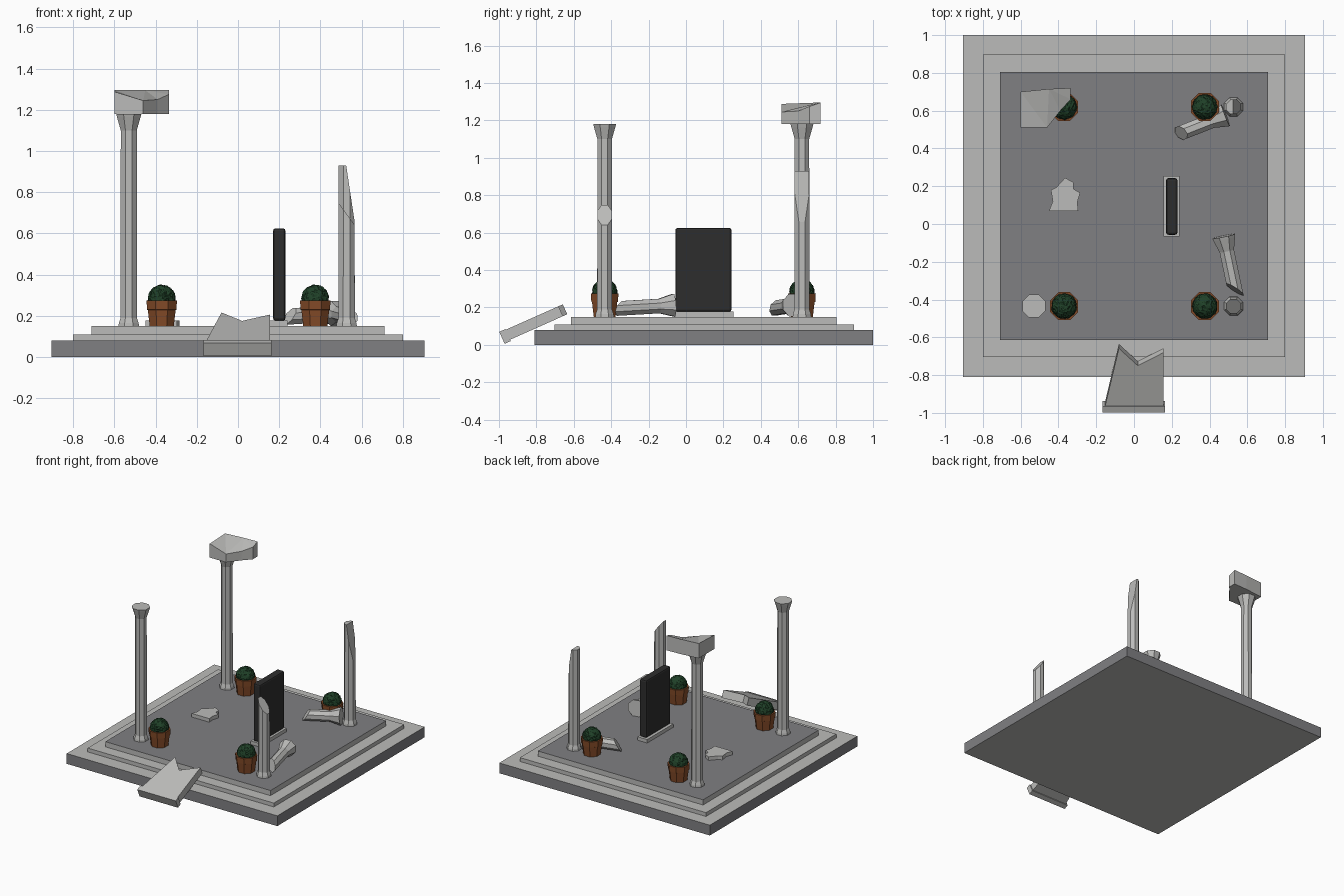
import bpy, bmesh, math, random
from mathutils import Vector, Matrix

if "Cube" in bpy.data.objects:
    bpy.data.objects.remove(bpy.data.objects["Cube"])

random.seed(4)

def material(name, rgb):
    m = bpy.data.materials.new(name)
    m.diffuse_color = (*rgb, 1)
    m.use_nodes = True
    m.node_tree.nodes["Principled BSDF"].inputs["Base Color"].default_value = m.diffuse_color
    return m

STONE = material("light_stone", (0.50, 0.50, 0.488))
DARK = material("dark_stone", (0.215, 0.215, 0.225))
CLAY = material("terracotta", (0.24, 0.073, 0.022))
LEAF = material("leaf_green", (0.014, 0.052, 0.021))
BLACK = material("black_slab", (0.027, 0.027, 0.027))

def finish(bm, name, *mats):
    bmesh.ops.recalc_face_normals(bm, faces=bm.faces[:])
    me = bpy.data.meshes.new(name)
    bm.to_mesh(me)
    bm.free()
    for m in mats:
        me.materials.append(m)
    ob = bpy.data.objects.new(name, me)
    bpy.context.collection.objects.link(ob)
    return ob

def prism(points, z0, z1):
    """Extrude an outline; z1 may be one height or one height per point."""
    bm = bmesh.new()
    n = len(points)
    tops = z1 if isinstance(z1, (list, tuple)) else [z1] * n
    lo = [bm.verts.new((x, y, z0)) for x, y in points]
    hi = [bm.verts.new((x, y, z)) for (x, y), z in zip(points, tops)]
    bm.faces.new(lo[::-1])
    bm.faces.new(hi)
    for i in range(n):
        j = (i + 1) % n
        bm.faces.new((lo[i], lo[j], hi[j], hi[i]))
    return bm

def rect(x0, x1, y0, y1):
    return [(x0, y0), (x1, y0), (x1, y1), (x0, y1)]

def lathe(profile, sides=8):
    """Closed turned solid around z from (radius, height) pairs."""
    bm = bmesh.new()
    rings = []
    for r, z in profile:
        angles = [math.tau * (i + 0.5) / sides for i in range(sides)]
        rings.append([bm.verts.new((r * math.cos(a), r * math.sin(a), z)) for a in angles])
    for a, b in zip(rings, rings[1:]):
        for i in range(sides):
            j = (i + 1) % sides
            bm.faces.new((a[i], a[j], b[j], b[i]))
    bm.faces.new(rings[0][::-1])
    bm.faces.new(rings[-1])
    return bm

def cut(bm, point, normal):
    """Break a solid along a plane, keeping the side behind the normal."""
    geom = bm.verts[:] + bm.edges[:] + bm.faces[:]
    bmesh.ops.bisect_plane(bm, geom=geom, plane_co=point, plane_no=normal, clear_outer=True)
    bmesh.ops.holes_fill(bm, edges=[e for e in bm.edges if e.is_boundary], sides=0)

# Stepped platform: dark sides on the base, dark floor on top
bm = prism(rect(-0.905, 0.905, -0.81, 1.0), 0, 0.08)
for f in bm.faces:
    f.material_index = 1 if 0.01 < f.calc_center_median().z < 0.07 else 0
finish(bm, "platform_base", STONE, DARK)
finish(prism(rect(-0.8, 0.8, -0.703, 0.897), 0.08, 0.11), "platform_step", STONE)
bm = prism(rect(-0.71, 0.71, -0.615, 0.805), 0.11, 0.15)
for f in bm.faces:
    f.material_index = 1 if f.calc_center_median().z > 0.149 else 0
finish(bm, "platform_floor", STONE, DARK)

# Standing columns: two whole, two broken
FOOT = [(0.054, 0.15), (0.052, 0.165), (0.043, 0.19)]
CAPITAL = [(0.042, 1.10), (0.062, 1.165), (0.066, 1.18)]
for side, y in (("front", -0.435), ("back", 0.62)):
    bm = lathe(FOOT + CAPITAL)
    bm.transform(Matrix.Translation((-0.53, y, 0)))
    finish(bm, side + "_left_column", STONE)
for side, y, top, point, normal in (
        ("front", -0.435, 0.80, (0.487, 0, 0.75), (0.11, 0, 0.08)),
        ("back", 0.62, 0.93, (0.525, 0, 0.93), (0.28, 0, 0.042))):
    bm = lathe(FOOT + [(0.042, top)])
    bm.transform(Matrix.Translation((0.527, y, 0)))
    cut(bm, Vector(point), Vector(normal).normalized())
    finish(bm, side + "_right_broken_column", STONE)

# Fallen column tops, capital end last
for side, start, end, point, normal in (
        ("front", (0.56, -0.47, 0.188), (0.475, -0.065, 0.212), (0.58, -0.375, 0.19), (-0.5, -0.85, 0.25)),
        ("back", (0.13, 0.435, 0.19), (0.485, 0.575, 0.212), (0.245, 0.48, 0.19), (-0.6, -0.4, 0.45))):
    start, end = Vector(start), Vector(end)
    axis = end - start
    L = axis.length
    bm = lathe([(0.042, 0), (0.042, L - 0.08), (0.062, L - 0.015), (0.066, L)])
    bm.transform(Matrix.Translation(start) @ axis.to_track_quat('Z', 'Y').to_matrix().to_4x4())
    cut(bm, Vector(point), Vector(normal).normalized())
    finish(bm, side + "_fallen_column_top", STONE)

# Broken beam corner on the back left column
outline = [(-0.6, 0.51), (-0.46, 0.51), (-0.39, 0.60), (-0.335, 0.66),
           (-0.335, 0.72), (-0.45, 0.715), (-0.6, 0.70)]
bm = prism(outline, 1.195, [1.288, 1.245, 1.25, 1.275, 1.295, 1.295, 1.295])
bmesh.ops.triangulate(bm, faces=[f for f in bm.faces if len(f.verts) > 4])
finish(bm, "beam_corner", STONE)
finish(prism(outline, 1.18, 1.197), "beam_corner_lip", STONE)

# Fallen beam leaning on the front edge of the platform
lean = Matrix.Translation((0, -0.973, 0.013)) @ Matrix.Rotation(math.radians(24), 4, 'X')
bm = prism([(-0.16, 0.004), (0.155, 0.004), (0.155, 0.345), (0.02, 0.27), (-0.08, 0.37)], 0, 0.058)
bm.transform(lean)
finish(bm, "leaning_beam", STONE)
bm = prism(rect(-0.167, 0.163, 0, 0.036), -0.008, 0.062)
bm.transform(lean)
finish(bm, "leaning_beam_lip", STONE)

# Loose stone fragment on the floor
finish(prism([(-0.45, 0.07), (-0.295, 0.07), (-0.30, 0.115), (-0.285, 0.165), (-0.32, 0.185),
              (-0.32, 0.22), (-0.365, 0.245), (-0.41, 0.195), (-0.44, 0.18), (-0.43, 0.12)],
             0.15, 0.178), "stone_fragment", STONE)

# Upright black slab on its plinth
finish(prism(rect(0.155, 0.24, -0.065, 0.255), 0.15, 0.177), "slab_plinth", STONE)
bm = prism(rect(0.17, 0.23, -0.057, 0.243), 0.177, 0.625)
bmesh.ops.bevel(bm, geom=bm.edges[:], offset=0.012, segments=2, profile=0.5, affect='EDGES')
finish(bm, "black_slab", BLACK)

# Potted bushes
for x in (-0.37, 0.375):
    for y in (-0.435, 0.62):
        tag = ("front" if y < 0 else "back") + ("_left" if x < 0 else "_right")
        bm = lathe([(0.063, 0.15), (0.073, 0.228), (0.077, 0.23), (0.08, 0.274),
                    (0.068, 0.274), (0.066, 0.262)])
        bm.transform(Matrix.Translation((x, y, 0)))
        finish(bm, tag + "_pot", CLAY)
        bm = bmesh.new()
        bmesh.ops.create_icosphere(bm, subdivisions=4, radius=0.067)
        for v in bm.verts:
            v.co *= random.uniform(0.93, 1.03)
        bm.transform(Matrix.Translation((x, y, 0.284)))
        finish(bm, tag + "_bush", LEAF)
